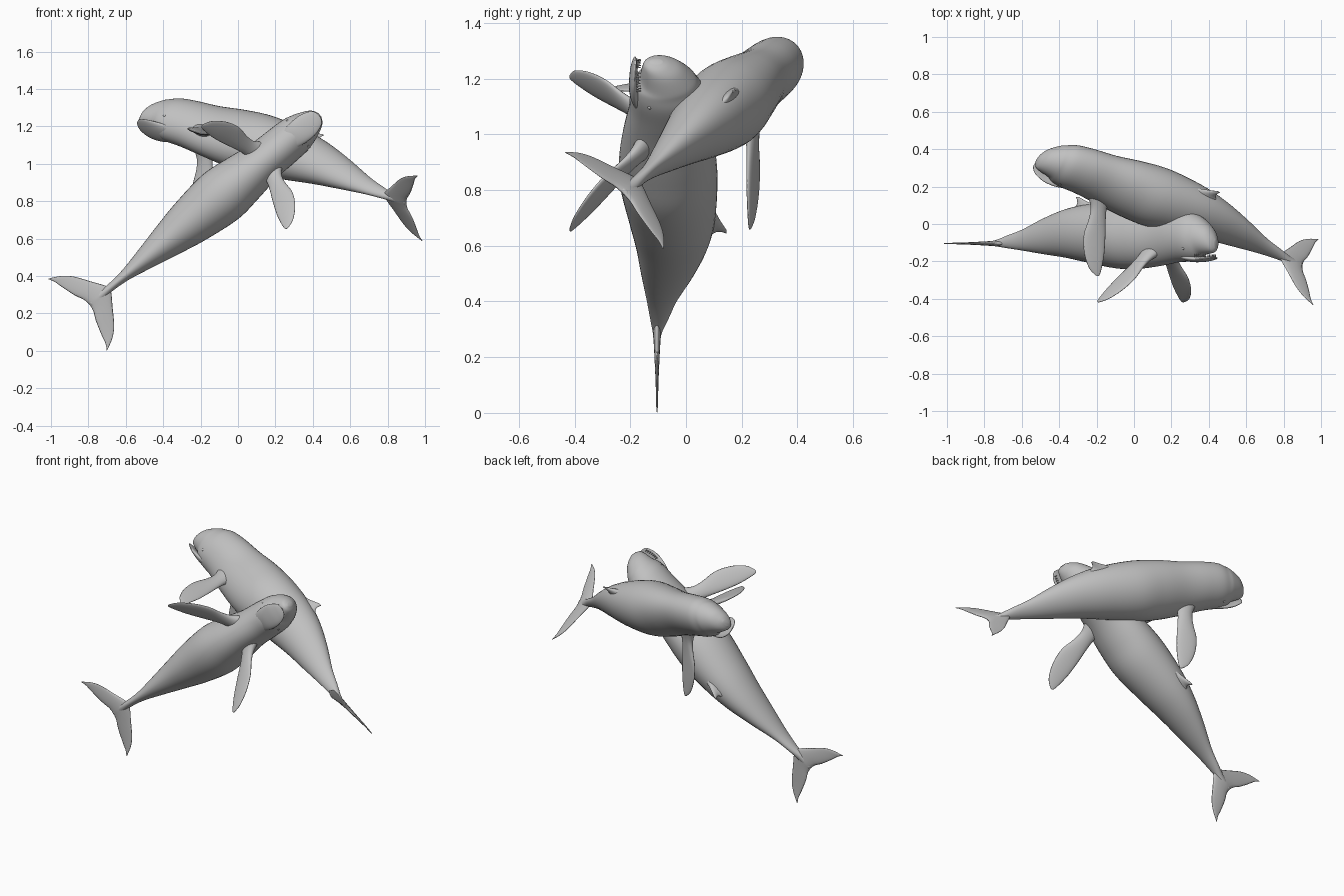
import bpy, bmesh, math
from mathutils import Vector, Matrix

cube = bpy.data.objects.get("Cube")
if cube:
    bpy.data.objects.remove(cube)

GREY = (0.53, 0.53, 0.53, 1)
SKIN = bpy.data.materials.new("grey skin")
SKIN.use_nodes = True
SKIN.diffuse_color = GREY
SKIN.node_tree.nodes["Principled BSDF"].inputs["Base Color"].default_value = GREY


def resample(rows, steps):
    """Smooth curve through a list of number rows."""
    out = []
    last = len(rows) - 1
    for i in range(last):
        a, b, c, d = (rows[min(max(k, 0), last)] for k in (i - 1, i, i + 1, i + 2))
        for j in range(steps):
            t = j / steps
            out.append([q + 0.5 * t * (r - p + t * (2*p - 5*q + 4*r - s + t * (3*(q - r) + s - p)))
                        for p, q, r, s in zip(a, b, c, d)])
    return out + [list(rows[-1])]


def loft(rings, sides):
    """Skin a row of ellipses given as (centre, half axis, half axis)."""
    bm = bmesh.new()
    loops = []
    for centre, a, b in rings:
        angles = [2 * math.pi * k / sides for k in range(sides)]
        loops.append([bm.verts.new(centre + a * math.cos(t) + b * math.sin(t)) for t in angles])
    for p, q in zip(loops, loops[1:]):
        for k in range(sides):
            n = (k + 1) % sides
            bm.faces.new((p[k], p[n], q[n], q[k]))
    bm.faces.new(loops[0])
    bm.faces.new(loops[-1])
    return bm


def finish(bm, name, place, bend=0):
    """Bend the tail, shade smooth and put the part in its pose."""
    for v in bm.verts:
        v.co.z -= bend * max(0, 0.45 - v.co.x) ** 1.3
    bmesh.ops.recalc_face_normals(bm, faces=bm.faces)
    for f in bm.faces:
        f.smooth = True
    mesh = bpy.data.meshes.new(name)
    bm.to_mesh(mesh)
    bm.free()
    mesh.materials.append(SKIN)
    obj = bpy.data.objects.new(name, mesh)
    obj.matrix_world = place
    bpy.context.collection.objects.link(obj)


# Rows run along the animal: forward position, underside, top, half width
BODY = [(-.45, -.112, -.096, .02), (-.38, -.12, -.085, .022), (-.3, -.13, -.06, .022),
        (-.2, -.142, -.03, .032), (-.05, -.162, .03, .064), (.1, -.18, .078, .098),
        (.25, -.205, .104, .128), (.45, -.237, .113, .152), (.6, -.24, .108, .137),
        (.75, -.225, .09, .115), (.88, -.205, .08, .11), (.97, -.2, .066, .105),
        (1.02, -.19, .044, .093), (1.05, -.168, .027, .083), (1.1, -.158, -.015, .06),
        (1.127, -.15, -.055, .038), (1.14, -.13, -.085, .012)]
JAW = [(.9, -.185, -.145, .05), (.98, -.203, -.16, .066), (1.05, -.203, -.172, .067),
       (1.1, -.195, -.174, .053), (1.125, -.188, -.176, .035), (1.135, -.184, -.178, .012)]
# Fluke rows: sideways position, leading edge, trailing edge, half thickness
FLUKE = [(0, -.31, -.455, .015), (.04, -.335, -.462, .012), (.09, -.37, -.485, .009),
         (.17, -.425, -.51, .005), (.215, -.475, -.522, .004), (.247, -.535, -.54, .002)]
# Flipper rows: fraction of span, chord shift, half chord, half thickness
FLIPPER = [(0, 0, .065, .04), (.15, 0, .045, .025), (.3, .005, .047, .018), (.5, .015, .06, .014),
           (.72, .012, .056, .011), (.9, .002, .036, .007), (.98, -.01, .015, .004), (1, -.014, .004, .002)]
# Dorsal fin rows: height, front edge, rear edge, half thickness
DORSAL = [(.03, .42, .13, .04), (.08, .36, .155, .026), (.105, .29, .178, .016),
          (.125, .235, .18, .009), (.145, .19, .17, .003)]


def trunk(rows, lift=0):
    rings = []
    for s, low, high, w in resample(rows, 5):
        raised = lift * (s - rows[0][0])
        rings.append((Vector((s, 0, (low + high) / 2 + raised)),
                      Vector((0, w, 0)), Vector((0, 0, (high - low) / 2))))
    return loft(rings, 40)


def whale(name, forward, up, shift, bend, lift):
    f = Vector(forward).normalized()
    left = Vector(up).cross(f).normalized()
    u = f.cross(left)
    place = Matrix((f, left, u)).transposed().to_4x4()
    place.translation = place.to_3x3() @ Vector(shift)

    finish(trunk(BODY), name + " body", place, bend)
    finish(trunk(JAW, lift), name + " lower jaw", place)

    # Tail flukes, one loft from tip to tip
    half = resample(FLUKE, 4)
    span = [(-y, a, b, t) for y, a, b, t in reversed(half[1:])] + half
    rings = [(Vector(((a + b) / 2, y, -.104)), Vector(((a - b) / 2, 0, 0)), Vector((0, 0, t)))
             for y, a, b, t in span]
    finish(loft(rings, 16), name + " tail flukes", place, bend)

    # Dorsal fin
    rings = [(Vector(((a + b) / 2, 0, z)), Vector(((a - b) / 2, 0, 0)), Vector((0, t, 0)))
             for z, a, b, t in resample(DORSAL, 4)]
    finish(loft(rings, 20), name + " dorsal fin", place, bend)

    for side, word in ((1, " left "), (-1, " right ")):
        # Flipper
        root = Vector((.755, .06 * side, -.135))
        tip = Vector((.63, .36 * side, -.42))
        along = tip - root
        chord = Vector((1, 0, 0)) - along * (along.x / along.length_squared)
        chord.normalize()
        thick = along.cross(chord).normalized()
        rings = [(root + along * t + chord * c, chord * w, thick * h)
                 for t, c, w, h in resample(FLIPPER, 4)]
        finish(loft(rings, 20), name + word + "flipper", place)

        # Eye
        bm = bmesh.new()
        spot = Matrix.Translation((.985, .085 * side, -.13))
        bmesh.ops.create_uvsphere(bm, u_segments=12, v_segments=8, radius=.008, matrix=spot)
        finish(bm, name + word + "eye", place)

        # Small teeth, shown only where the mouth is open
        if lift == 0:
            bm = bmesh.new()
            for k in range(7):
                s = 1.04 + .012 * k
                w = .055 * math.sqrt(1 - ((s - 1.03) / .1) ** 2)
                spot = Matrix.Translation((s, w * side, -.169))
                bmesh.ops.create_cone(bm, cap_ends=True, segments=6, radius1=.004,
                                      radius2=.001, depth=.016, matrix=spot)
            finish(bm, name + word + "teeth", place)


whale("front whale", (.77, 0, .635), (0, 1, 0), (0, -.695, 0), 0, 0)
whale("rear whale", (-.905, .33, .265), (.42, .62, .66), (-.225, .665, .93), .075, .075)
